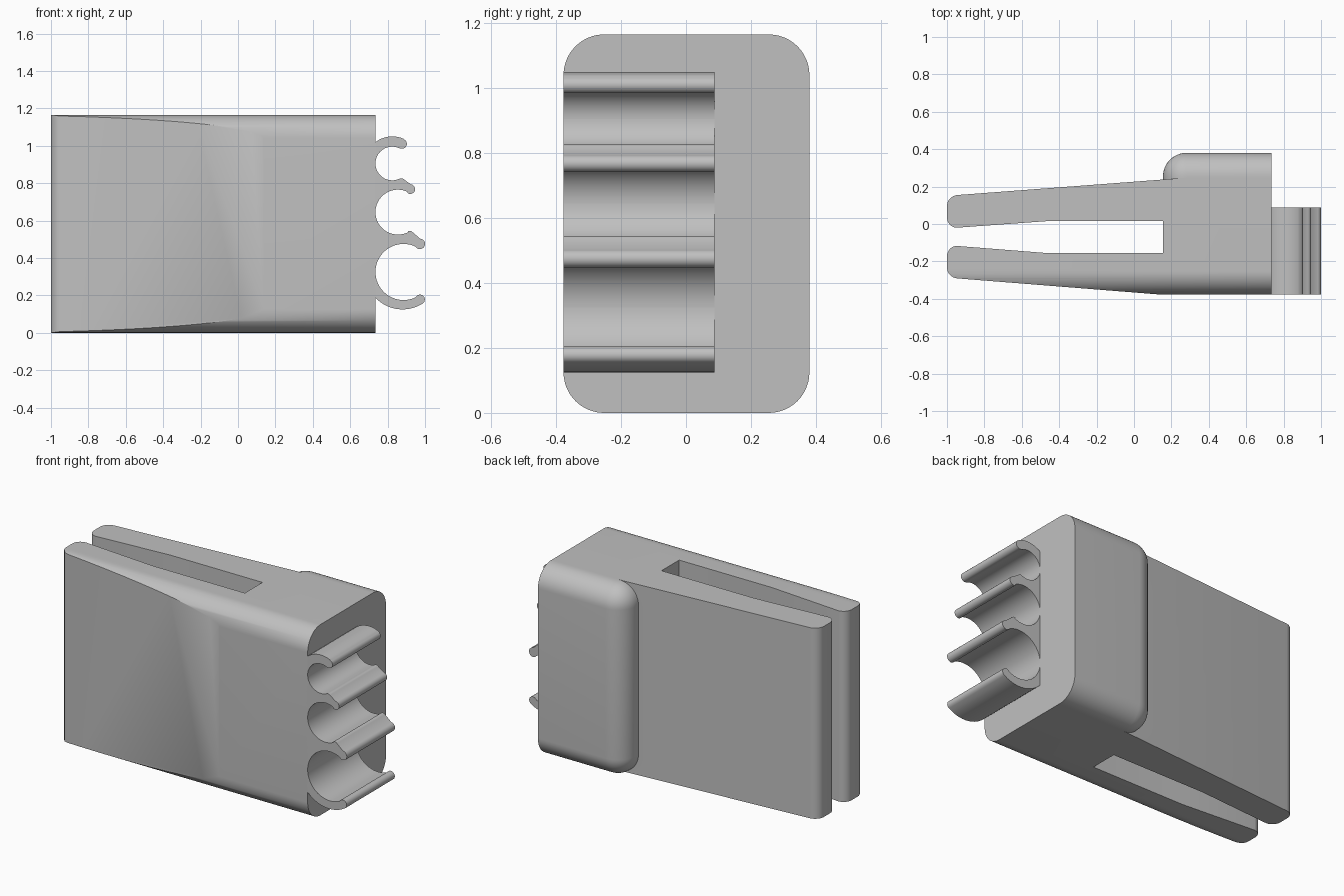
import bpy, bmesh
from math import cos, sin, radians
from mathutils import Vector

cube = bpy.data.objects.get("Cube")
if cube:
    bpy.data.objects.remove(cube, do_unlink=True)

grey = bpy.data.materials.new("plain grey")
grey.use_nodes = True
colour = (0.527, 0.527, 0.527, 1)
grey.diffuse_color = colour
grey.node_tree.nodes["Principled BSDF"].inputs["Base Color"].default_value = colour

H, FRONT, BACK, END, R = 1.165, -0.377, 0.38, 0.735, 0.125


def arc(cx, cy, r, start, stop, n=16):
    """Points along an arc, angles in degrees."""
    angles = [radians(start + (stop - start) * i / n) for i in range(n + 1)]
    return [(cx + r * cos(a), cy + r * sin(a)) for a in angles]


def finish(name, bm):
    bmesh.ops.recalc_face_normals(bm, faces=bm.faces)
    mesh = bpy.data.meshes.new(name)
    bm.to_mesh(mesh)
    bm.free()
    mesh.materials.append(grey)
    ob = bpy.data.objects.new(name, mesh)
    bpy.context.collection.objects.link(ob)
    return ob


def extrude(name, points, place, depth):
    """Fill an outline, placed in space by a rule, and extrude it."""
    bm = bmesh.new()
    face = bm.faces.new([bm.verts.new(place(a, b)) for a, b in points])
    moved = bmesh.ops.extrude_face_region(bm, geom=[face])["geom"]
    bmesh.ops.translate(bm, vec=depth, verts=[v for v in moved if isinstance(v, bmesh.types.BMVert)])
    return finish(name, bm)


def activate(ob):
    bpy.ops.object.select_all(action="DESELECT")
    ob.select_set(True)
    bpy.context.view_layer.objects.active = ob


def combine(ob, other, operation):
    mod = ob.modifiers.new(operation, "BOOLEAN")
    mod.operation, mod.object, mod.solver = operation, other, "EXACT"
    activate(ob)
    bpy.ops.object.modifier_apply(modifier=mod.name)
    bpy.data.objects.remove(other, do_unlink=True)


# Body: rounded block trimmed to a tapered two-pronged plan
section = (arc(BACK - R, H - R, R, 0, 90) + arc(FRONT + R, H - R, R, 90, 180)
           + arc(FRONT + R, R, R, 180, 270) + arc(BACK - R, R, R, 270, 360))
body = extrude("body", section, lambda y, z: (-1.1, y, z), (END + 1.1, 0, 0))

plan = [(0.9, 0.245), (0.25, 0.245)]
plan += arc(-0.94, 0.095, 0.06, 95, 180, 8) + arc(-0.945, 0.035, 0.055, 180, 266, 8)
plan += [(-0.47, 0.015), (0.155, 0.015), (0.155, -0.155), (-0.47, -0.155)]
plan += arc(-0.945, -0.172, 0.055, 94, 180, 8) + arc(-0.94, -0.231, 0.06, 180, 265, 8)
plan += [(0.15, FRONT - 0.001), (0.9, FRONT - 0.001)]
trim = extrude("plan_trim", plan, lambda x, y: (x, y, -0.1), (0, 0, H + 0.2))
combine(body, trim, "INTERSECT")

# Raised pad on the back, rounded on every side but the clip end
bm = bmesh.new()
bmesh.ops.create_cube(bm, size=1)
low, high = Vector((0.155, 0.12, 0)), Vector((END, BACK, H))
for v in bm.verts:
    v.co = [low[i] + (v.co[i] + 0.5) * (high[i] - low[i]) for i in range(3)]
rounded = []
for e in bm.edges:
    a, b = (v.co for v in e.verts)
    on_back = min(a.y, b.y) > BACK - 0.01
    on_side = max(a.x, b.x) < low.x + 0.01
    at_front = max(a.y, b.y) < low.y + 0.01
    at_end = min(a.x, b.x) > END - 0.01
    if (on_back or on_side) and not at_front and not at_end:
        rounded.append(e)
bmesh.ops.bevel(bm, geom=rounded, offset=R, segments=12, profile=0.5, affect="EDGES")
combine(body, finish("pad", bm), "UNION")

# Clip arms around three round channels of falling size
large, middle, small = (0.885, 0.325, 0.15), (0.855, 0.645, 0.12), (0.825, 0.905, 0.09)
root = END - 0.015


def divider(lower, upper, tip, bump):
    """Wall between two channels, with a round lip and a small bump."""
    return ([(root, lower[1])] + arc(*lower, 180, 66, 24) + arc(*tip, -115, 85, 12)
            + arc(*bump, 40, 115, 6) + arc(*upper, -62, -180, 24) + [(root, upper[1])])


arms = {
    "bottom_arm": [(root, 0.325)] + arc(*large, 180, 295, 24)
    + arc(0.973, 0.178, 0.026, 120, -60, 12) + arc(0.88, 0.325, 0.2, 295, 224, 20) + [(root, 0.187)],
    "lower_divider": divider(large, middle, (0.972, 0.475, 0.028), (0.918, 0.525, 0.02)),
    "upper_divider": divider(middle, small, (0.921, 0.768, 0.026), (0.873, 0.806, 0.02)),
    "top_arm": [(root, 0.905)] + arc(*small, 180, 62, 24)
    + arc(0.877, 1.01, 0.026, -100, 65, 12) + arc(0.825, 0.905, 0.145, 66, 128, 16) + [(root, 1.02)],
}
parts = [body]
for name, outline in arms.items():
    parts.append(extrude(name, outline, lambda x, z: (x, FRONT, z), (0, 0.465, 0)))

# Smooth curves, keep edges crisp
for ob in parts:
    activate(ob)
    bpy.ops.object.shade_smooth_by_angle(angle=radians(30))
